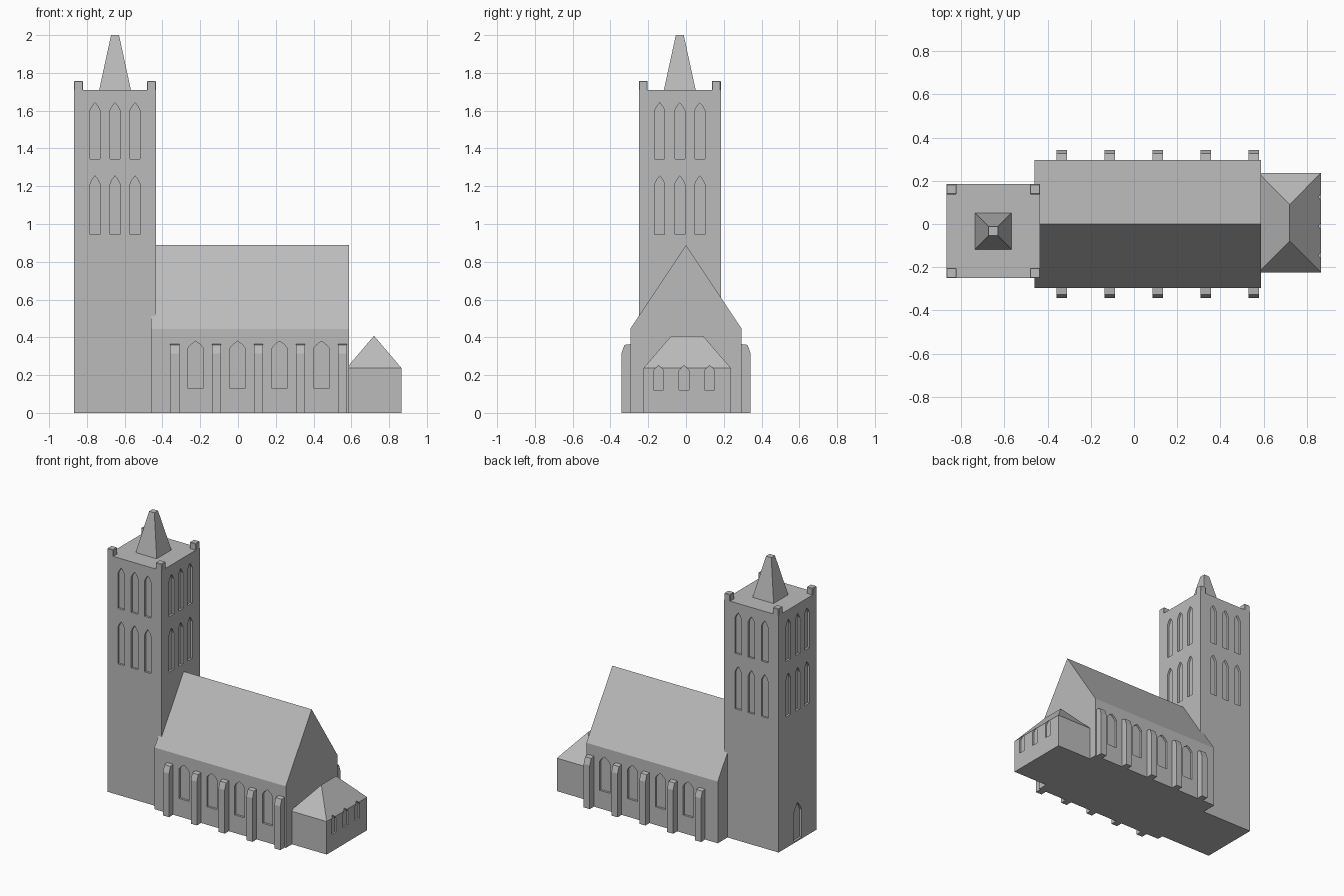
import bpy
import math
from mathutils import Matrix, Vector

if "Cube" in bpy.data.objects:
    bpy.data.objects.remove(bpy.data.objects["Cube"])

stone = bpy.data.materials.new("grey_stone")
stone.diffuse_color = (0.5, 0.5, 0.5, 1)
stone.use_nodes = True
stone.node_tree.nodes["Principled BSDF"].inputs["Base Color"].default_value = stone.diffuse_color


def make(name, verts, faces):
    mesh = bpy.data.meshes.new(name)
    mesh.from_pydata(verts, [], faces)
    mesh.materials.append(stone)
    ob = bpy.data.objects.new(name, mesh)
    bpy.context.collection.objects.link(ob)
    return ob


def loft(name, low, high):
    """Solid between two matching rings of points."""
    n = len(low)
    faces = [(i, (i + 1) % n, (i + 1) % n + n, i + n) for i in range(n)]
    return make(name, low + high, faces + [tuple(range(n))[::-1], tuple(range(n, 2 * n))])


def rect(x0, x1, y0, y1, z):
    return [(x0, y0, z), (x1, y0, z), (x1, y1, z), (x0, y1, z)]


def box(name, x0, x1, y0, y1, z0, z1):
    return loft(name, rect(x0, x1, y0, y1, z0), rect(x0, x1, y0, y1, z1))


def along_x(name, profile, x0, x1):
    """Extrude a (y, z) profile along x."""
    return loft(name, [(x0, y, z) for y, z in profile], [(x1, y, z) for y, z in profile])


def carve(body, windows, depth):
    """Recess pointed openings: (centre x, y, outward angle, width, sill, spring, apex)."""
    verts, faces = [], []
    for x, y, angle, w, sill, spring, apex in windows:
        h = w / 2
        outline = [(-h, sill), (h, sill), (h, spring), (h * 0.62, spring + (apex - spring) * 0.5),
                   (0, apex), (-h * 0.62, spring + (apex - spring) * 0.5), (-h, spring)]
        turn = Matrix.Translation((x, y, 0)) @ Matrix.Rotation(angle, 4, 'Z')
        b, n = len(verts), len(outline)
        for d in (-0.03, depth):
            verts += [turn @ Vector((u, d, z)) for u, z in outline]
        faces += [(b + i, b + (i + 1) % n, b + (i + 1) % n + n, b + i + n) for i in range(n)]
        faces += [tuple(range(b, b + n))[::-1], tuple(range(b + n, b + 2 * n))]
    cutter = make("window_cutter", verts, faces)
    cutter.hide_render = True
    for ob in (body, cutter):
        fix_normals(ob)
    mod = body.modifiers.new("openings", 'BOOLEAN')
    mod.operation, mod.solver, mod.object = 'DIFFERENCE', 'EXACT', cutter
    bpy.context.view_layer.objects.active = body
    bpy.ops.object.modifier_apply(modifier=mod.name)
    bpy.data.objects.remove(cutter)


def fix_normals(ob):
    import bmesh
    bm = bmesh.new()
    bm.from_mesh(ob.data)
    bmesh.ops.recalc_face_normals(bm, faces=bm.faces)
    bm.to_mesh(ob.data)
    bm.free()


# Tower with two rows of three lancets on each side and a west door
TX, TY, TH = -0.651, -0.033, 0.217
tower = box("tower", TX - TH, TX + TH, TY - TH, TY + TH, 0, 1.71)
openings = [(TX - TH, TY, -math.pi / 2, 0.09, 0.012, 0.21, 0.28)]
for k in range(4):
    a = k * math.pi / 2
    for off in (-0.106, 0, 0.106):
        x = TX + off * math.cos(a) + TH * math.sin(a)
        y = TY + off * math.sin(a) - TH * math.cos(a)
        openings.append((x, y, a, 0.053, 1.345, 1.6, 1.642))
        openings.append((x, y, a, 0.053, 0.945, 1.21, 1.255))
carve(tower, openings, 0.015)

# Corner pinnacles with slightly chamfered tops
for i, sx in enumerate((-1, 1)):
    for j, sy in enumerate((-1, 1)):
        cx, cy = TX + sx * (TH - 0.0235), TY + sy * (TH - 0.0235)
        p = box(f"pinnacle_{i}{j}", cx - 0.0235, cx + 0.0235, cy - 0.0235, cy + 0.0235, 1.70, 1.757)
        bev = p.modifiers.new("soft_edge", 'BEVEL')
        bev.width, bev.segments = 0.003, 1

# Truncated spire
loft("spire", rect(TX - 0.085, TX + 0.085, TY - 0.085, TY + 0.085, 1.705),
     rect(TX - 0.021, TX + 0.021, TY - 0.021, TY + 0.021, 2.0))

# Nave with gabled roof and four windows on each side
nave = along_x("nave", [(-0.295, 0), (0.295, 0), (0.295, 0.445), (0, 0.888), (-0.295, 0.445)],
               -0.46, 0.588)
carve(nave, [(x, s * 0.295, 0 if s < 0 else math.pi, 0.08, 0.13, 0.343, 0.38)
             for x in (-0.224, -0.002, 0.22, 0.442) for s in (-1, 1)], 0.015)

# Buttresses on both long walls
for i in range(5):
    x = -0.335 + i * 0.222
    for s, side in ((-1, "front"), (1, "back")):
        along_x(f"buttress_{side}_{i}",
                [(s * y, z) for y, z in ((0.28, 0), (0.342, 0), (0.342, 0.315),
                                         (0.326, 0.36), (0.28, 0.366))], x - 0.024, x + 0.024)

# Hipped chancel with three small windows in the end wall
x0, x1, y0, y1, e, r = 0.575, 0.865, -0.224, 0.237, 0.238, 0.408
chancel = make("chancel",
               rect(x0, x1, y0, y1, 0) + rect(x0, x1, y0, y1, e) + [(0.72, -0.078, r), (0.72, 0.09, r)],
               [(3, 2, 1, 0), (0, 1, 5, 4), (1, 2, 6, 5), (2, 3, 7, 6), (3, 0, 4, 7),
                (4, 5, 8), (5, 6, 9, 8), (6, 7, 9), (7, 4, 8, 9)])
carve(chancel, [(x1, y, math.pi / 2, 0.053, 0.122, 0.222, 0.252) for y in (-0.145, -0.01, 0.125)], 0.012)

for ob in bpy.context.scene.objects:
    fix_normals(ob)
